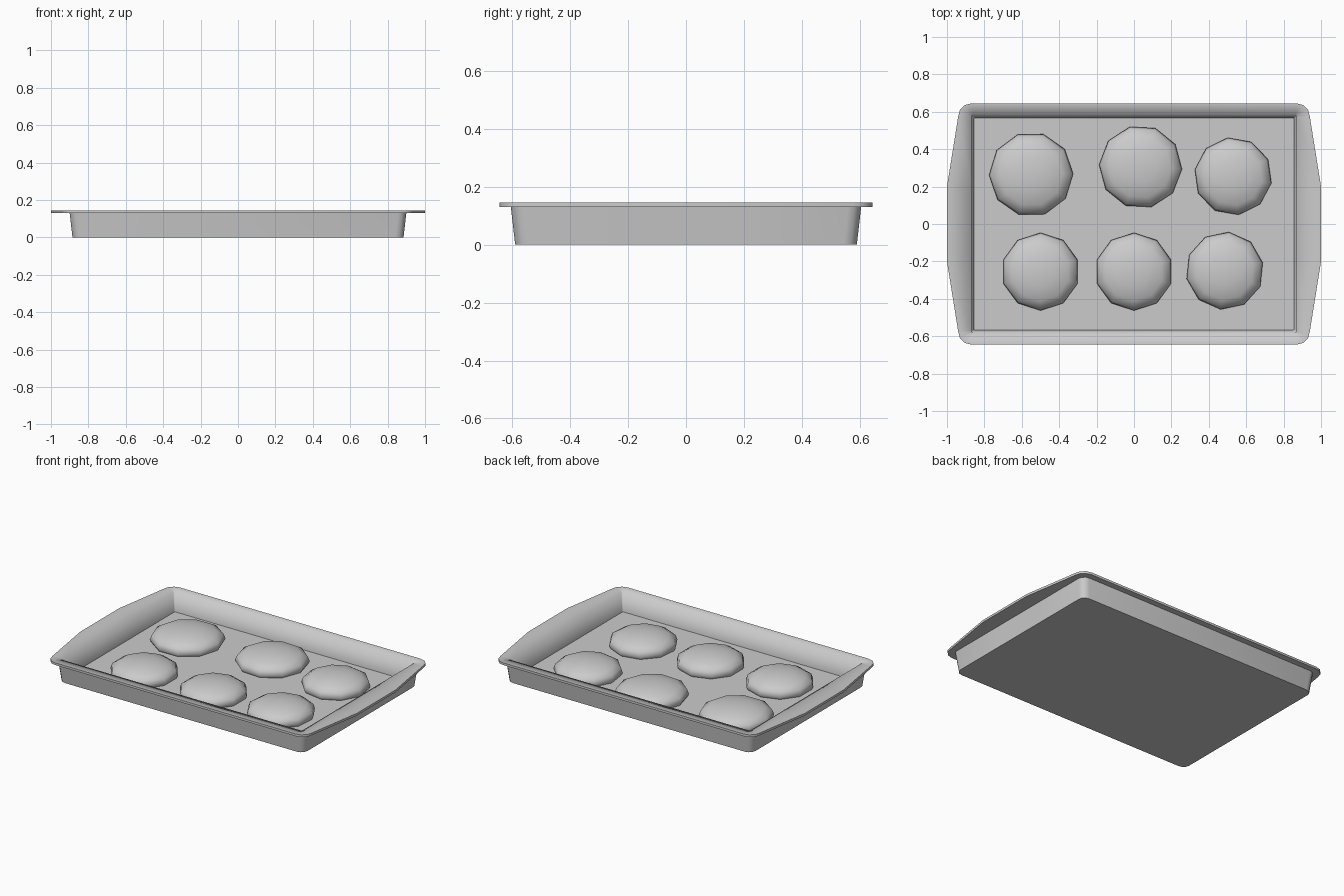
import bpy, bmesh, math
from math import cos, sin, pi

if "Cube" in bpy.data.objects:
    bpy.data.objects.remove(bpy.data.objects["Cube"])

GREY = (0.6, 0.6, 0.6, 1)
metal = bpy.data.materials.new("plain grey")
metal.use_nodes = True
metal.diffuse_color = GREY
metal.node_tree.nodes["Principled BSDF"].inputs["Base Color"].default_value = GREY


def outline(hx, hy, r, grip=0.0):
    """Rounded rectangle; grip pushes the middle of the short sides outward."""
    quarter = [(hx + grip, 0.2)]
    for i in range(4):
        a = i * pi / 6
        quarter.append((hx - r + r * cos(a), hy - r + r * sin(a)))
    half = quarter + [(-x, y) for x, y in reversed(quarter)]
    return half + [(-x, -y) for x, y in half]


def finish(bm, name):
    bmesh.ops.recalc_face_normals(bm, faces=bm.faces)
    mesh = bpy.data.meshes.new(name)
    bm.to_mesh(mesh)
    bm.free()
    mesh.materials.append(metal)
    obj = bpy.data.objects.new(name, mesh)
    bpy.context.collection.objects.link(obj)
    return obj


def loft(name, levels):
    """Skin stacked outlines and cap both ends; each level may be a crease."""
    bm = bmesh.new()
    loops = [[bm.verts.new((x, y, z)) for x, y in pts] for pts, z, _ in levels]
    n = len(loops[0])
    for a, b in zip(loops, loops[1:]):
        for i in range(n):
            j = (i + 1) % n
            bm.faces.new((a[i], a[j], b[j], b[i]))
    bm.faces.new(loops[0])
    bm.faces.new(loops[-1])
    for f in bm.faces:
        f.smooth = True
    for loop, (_, _, crease) in zip(loops, levels):
        for i in range(n):
            bm.edges.get((loop[i], loop[(i + 1) % n])).smooth = not crease
    return finish(bm, name)


# Tray: outside wall, flared lip with side grips, inside wall, floor
loft("baking_tray", [
    (outline(0.885, 0.59, 0.045), 0.0, True),
    (outline(0.9, 0.605, 0.045), 0.13, True),
    (outline(0.94, 0.645, 0.07, 0.06), 0.13, True),
    (outline(0.94, 0.645, 0.07, 0.06), 0.145, True),
    (outline(0.87, 0.582, 0.01), 0.142, False),
    (outline(0.855, 0.568, 0.006), 0.02, True),
])


# Cookies: low ten-sided domes with a slightly tucked-in base
PROFILE = [(0.95, 0.0), (1.0, 0.018), (0.95, 0.048), (0.75, 0.073), (0.4, 0.09)]


def cookie(name, x, y, radius, turn):
    bm = bmesh.new()
    rings = []
    for r, z in PROFILE:
        angles = [math.radians(90 + turn + 36 * i) for i in range(10)]
        rings.append([bm.verts.new((radius * r * cos(a), radius * r * sin(a), z))
                      for a in angles])
    top = bm.verts.new((0, 0, 0.096))
    for a, b in zip(rings, rings[1:]):
        for i in range(10):
            j = (i + 1) % 10
            bm.faces.new((a[i], a[j], b[j], b[i]))
    for i in range(10):
        bm.faces.new((rings[-1][i], rings[-1][(i + 1) % 10], top))
    bm.faces.new(rings[0])
    for f in bm.faces:
        f.smooth = len(f.verts) < 10
    obj = finish(bm, name)
    obj.location = (x, y, 0.0195)


cookie("cookie_back_right", -0.55, 0.265, 0.225, -17)
cookie("cookie_back_middle", 0.035, 0.305, 0.222, 15)
cookie("cookie_back_left", 0.53, 0.255, 0.208, 8)
cookie("cookie_front_right", -0.5, -0.255, 0.208, 0)
cookie("cookie_front_middle", 0.0, -0.255, 0.208, 0)
cookie("cookie_front_left", 0.485, -0.25, 0.208, -6)
